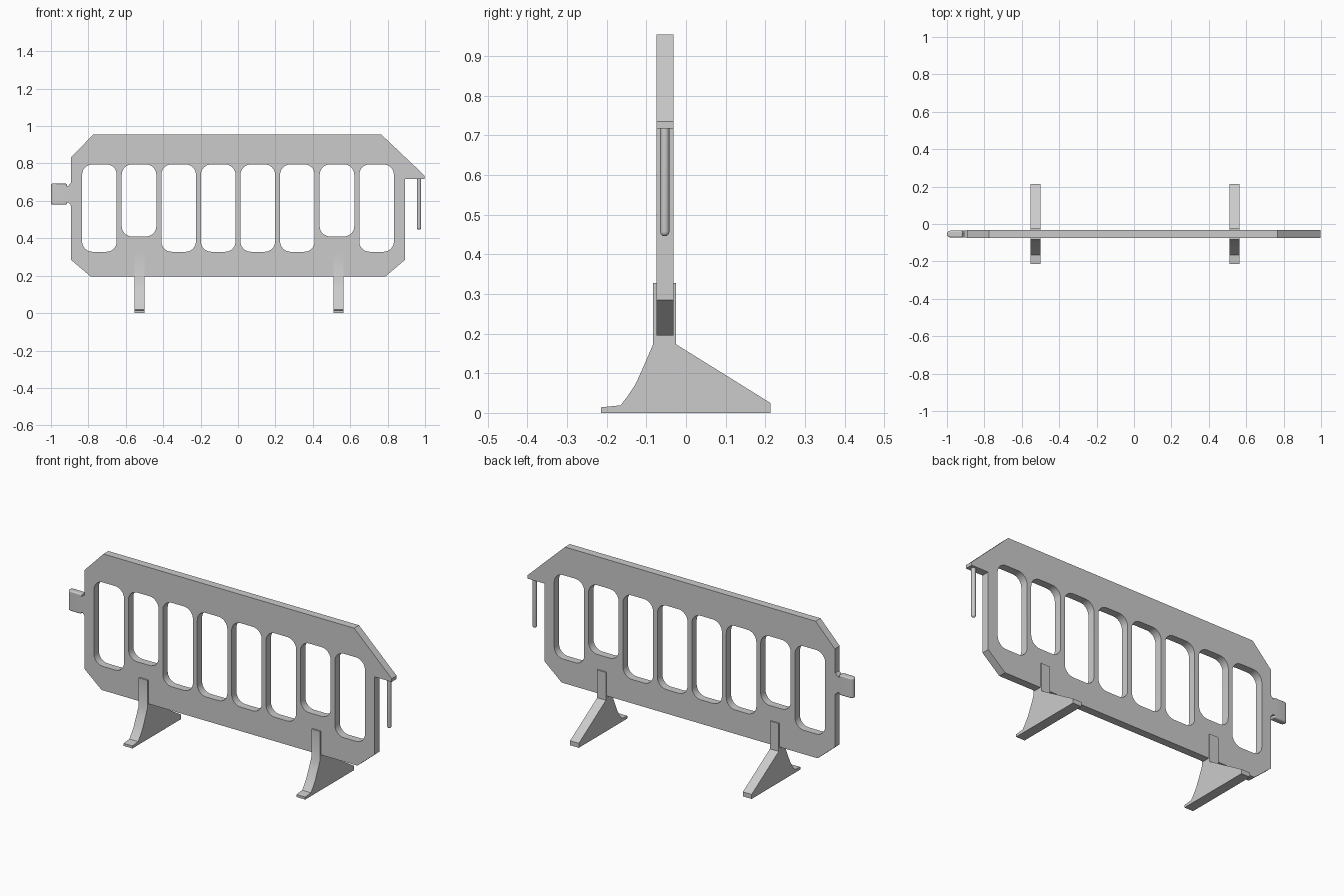
import bpy, bmesh
from math import pi, sin, cos

if "Cube" in bpy.data.objects:
    bpy.data.objects.remove(bpy.data.objects["Cube"])

PANEL_Y, HALF_T = -0.0535, 0.0215


def rounded_rect(x0, x1, z0, z1, r, n=8):
    corners = [(x1 - r, z1 - r, 0), (x0 + r, z1 - r, 1), (x0 + r, z0 + r, 2), (x1 - r, z0 + r, 3)]
    return [(cx + r * cos((q + i / n) * pi / 2), cz + r * sin((q + i / n) * pi / 2))
            for cx, cz, q in corners for i in range(n + 1)]


def smooth(ob):
    bpy.ops.object.select_all(action='DESELECT')
    ob.select_set(True)
    bpy.context.view_layer.objects.active = ob
    bpy.ops.object.shade_smooth_by_angle(angle=0.5)


def plate(name, loops, y, half):
    """Filled xz outline with holes, given thickness along y."""
    cu = bpy.data.curves.new(name, 'CURVE')
    cu.dimensions, cu.fill_mode, cu.extrude = '2D', 'BOTH', half
    for pts in loops:
        s = cu.splines.new('POLY')
        s.points.add(len(pts) - 1)
        for p, (x, z) in zip(s.points, pts):
            p.co = (x, z, 0, 1)
        s.use_cyclic_u = True
    ob = bpy.data.objects.new(name, cu)
    bpy.context.collection.objects.link(ob)
    ob.location.y = y
    ob.rotation_euler.x = pi / 2
    bpy.ops.object.select_all(action='DESELECT')
    ob.select_set(True)
    bpy.context.view_layer.objects.active = ob
    bpy.ops.object.convert(target='MESH')
    bm = bmesh.new()
    bm.from_mesh(ob.data)
    bmesh.ops.remove_doubles(bm, verts=bm.verts, dist=1e-5)
    bmesh.ops.recalc_face_normals(bm, faces=bm.faces)
    bm.to_mesh(ob.data)
    bm.free()
    smooth(ob)
    return ob


def prism(name, pts, axis, lo, hi):
    """Extrude a profile along x (pts are y,z) or z (pts are x,y)."""
    bm = bmesh.new()
    vs = [bm.verts.new((lo, *p) if axis == 'x' else (*p, lo)) for p in pts]
    f = bm.faces.new(vs)
    ext = bmesh.ops.extrude_face_region(bm, geom=[f])['geom']
    d = (hi - lo, 0, 0) if axis == 'x' else (0, 0, hi - lo)
    bmesh.ops.translate(bm, vec=d, verts=[g for g in ext if isinstance(g, bmesh.types.BMVert)])
    bmesh.ops.recalc_face_normals(bm, faces=bm.faces)
    me = bpy.data.meshes.new(name)
    bm.to_mesh(me)
    bm.free()
    ob = bpy.data.objects.new(name, me)
    bpy.context.collection.objects.link(ob)
    smooth(ob)
    return ob


# Main panel with eight rounded windows (two are shorter, above the legs)
outline = [(-0.775, 0.954), (0.767, 0.954), (0.998, 0.735), (0.998, 0.717), (0.893, 0.717),
           (0.893, 0.285), (0.787, 0.195), (-0.787, 0.195), (-0.893, 0.285), (-0.893, 0.832)]
windows = []
for i in range(8):
    c = (i - 3.5) * 0.2117
    windows.append(rounded_rect(c - 0.0925, c + 0.0925, 0.41 if i in (1, 6) else 0.328, 0.795, 0.055))
plate("barrier_panel", [outline] + windows, PANEL_Y, HALF_T)

# Feet that clasp the lower rail
foot = [(-0.215, 0), (0.213, 0), (0.213, 0.025), (-0.025, 0.173), (-0.025, 0.328), (-0.083, 0.328),
        (-0.083, 0.173), (-0.105, 0.122), (-0.127, 0.073), (-0.146, 0.044), (-0.165, 0.019), (-0.215, 0.014)]
for side, c in (("left", -0.526), ("right", 0.537)):
    prism(side + "_foot", foot, 'x', c - 0.027, c + 0.027)

# Linking tab: round-ended block and a narrower flared neck
r, n = 0.018, 8
end = [(-1 + r - r * sin(pi * i / n), PANEL_Y + r * cos(pi * i / n)) for i in range(n + 1)]
tab = prism("link_tab", end + [(-0.915, PANEL_Y - r), (-0.915, PANEL_Y + r)], 'z', 0.58, 0.692)
bev = tab.modifiers.new("soft_edges", 'BEVEL')
bev.width, bev.segments, bev.limit_method = 0.007, 3, 'ANGLE'
neck = [(-0.93, 0.592), (-0.908, 0.592), (-0.89, 0.572), (-0.89, 0.7), (-0.908, 0.68), (-0.93, 0.68)]
plate("link_neck", [neck], PANEL_Y, r)

# Hanging pin with a rounded tip
R = 0.0115
prof = [(R, 0.72)] + [(R * cos(a * pi / 12), 0.457 - R * sin(a * pi / 12)) for a in range(6)]
bm = bmesh.new()
rings = [[bm.verts.new((0.968 + q * cos(k * pi / 10), PANEL_Y + q * sin(k * pi / 10), z))
          for k in range(20)] for q, z in prof]
for a, b in zip(rings, rings[1:]):
    for k in range(20):
        bm.faces.new((a[k], a[(k + 1) % 20], b[(k + 1) % 20], b[k]))
bm.faces.new(rings[0])
bm.faces.new(rings[-1])
bmesh.ops.recalc_face_normals(bm, faces=bm.faces)
me = bpy.data.meshes.new("link_pin")
bm.to_mesh(me)
bm.free()
pin = bpy.data.objects.new("link_pin", me)
bpy.context.collection.objects.link(pin)
smooth(pin)
